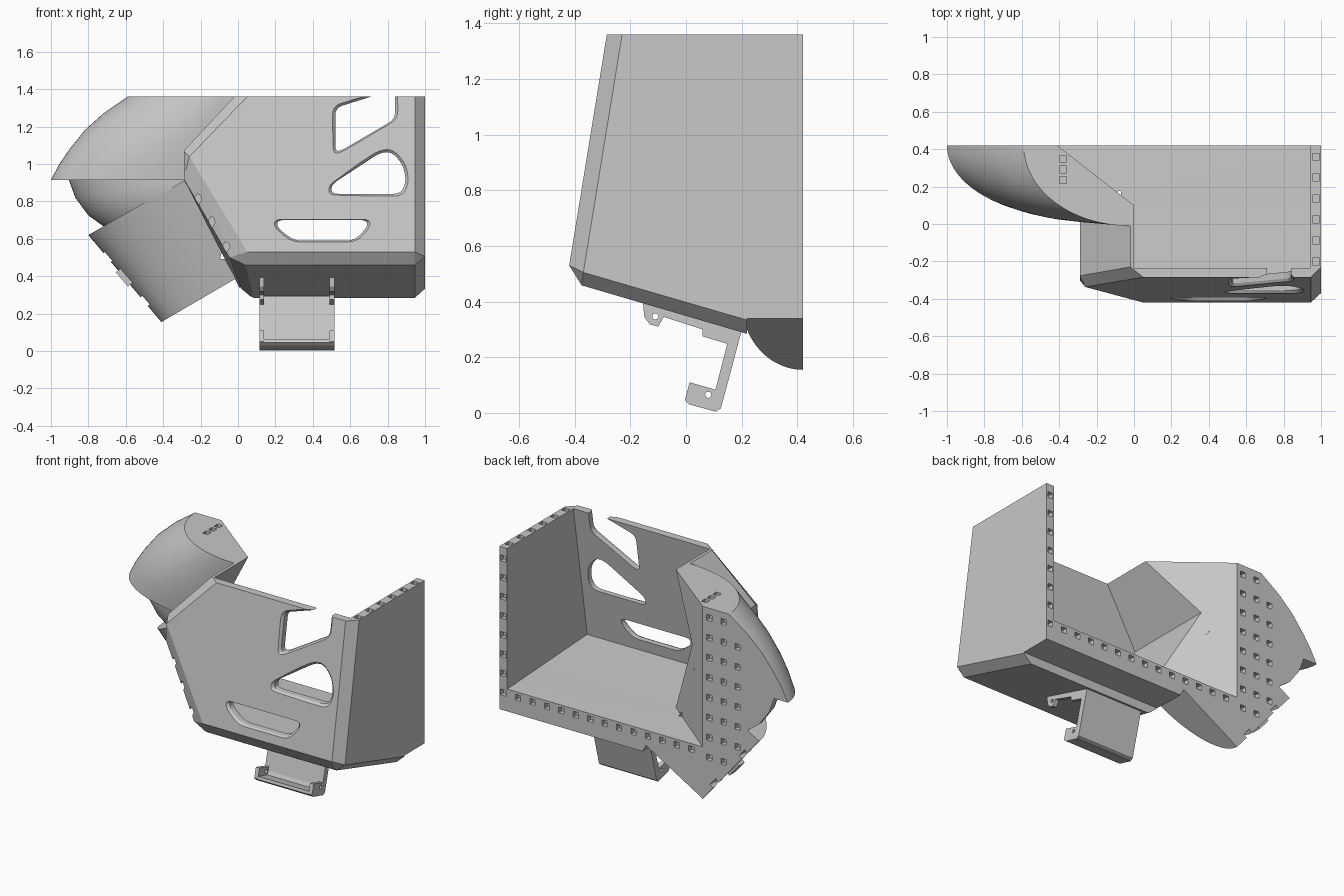
import bpy, bmesh, math
from mathutils import Vector, Matrix

cube = bpy.data.objects.get("Cube")
if cube:
    bpy.data.objects.remove(cube, do_unlink=True)

grey = bpy.data.materials.new("plain grey")
grey.use_nodes = True
GREY = (0.58, 0.58, 0.58, 1)
grey.diffuse_color = GREY
grey.node_tree.nodes["Principled BSDF"].inputs["Base Color"].default_value = GREY

BACK, TOP = 0.42, 1.36


def front_y(z):
    """Leaning plane of the front plate."""
    return -0.42 + (z - 0.53) * 0.163


def under_z(y):
    """Sloping underside."""
    return 0.29 - (y - 0.2) * 0.293


def floor_z(y):
    """Inside floor."""
    return 0.501 - y * 0.051


def finish(name, bm):
    bmesh.ops.recalc_face_normals(bm, faces=bm.faces)
    mesh = bpy.data.meshes.new(name)
    bm.to_mesh(mesh)
    bm.free()
    mesh.materials.append(grey)
    obj = bpy.data.objects.new(name, mesh)
    bpy.context.collection.objects.link(obj)
    return obj


def hull(name, points):
    bm = bmesh.new()
    for p in points:
        bm.verts.new(p)
    bmesh.ops.convex_hull(bm, input=bm.verts)
    bmesh.ops.delete(bm, geom=[v for v in bm.verts if not v.link_faces], context='VERTS')
    bmesh.ops.dissolve_limit(bm, angle_limit=0.01, verts=bm.verts, edges=bm.edges)
    return finish(name, bm)


def side_prism(name, profile, x0, x1):
    """Extrude a (y, z) profile across x."""
    bm = bmesh.new()
    a, b = [[bm.verts.new((x, y, z)) for y, z in profile] for x in (x0, x1)]
    for i in range(len(a)):
        bm.faces.new((a[i - 1], a[i], b[i], b[i - 1]))
    bm.faces.new(a)
    bm.faces.new(b)
    return finish(name, bm)


def boxes(name, items):
    """Each item: centre, size, turn about y."""
    bm = bmesh.new()
    for centre, size, turn in items:
        m = Matrix.Translation(centre) @ Matrix.Rotation(turn, 4, 'Y') @ Matrix.Diagonal((*size, 1))
        bmesh.ops.create_cube(bm, size=1, matrix=m)
    return finish(name, bm)


def boolean(target, tool, operation):
    mod = target.modifiers.new("shape", 'BOOLEAN')
    mod.operation, mod.object, mod.solver = operation, tool, 'EXACT'
    bpy.context.view_layer.objects.active = target
    bpy.ops.object.modifier_apply(modifier=mod.name)
    bpy.data.objects.remove(tool, do_unlink=True)


def quarter(start_x, z0, depth_y, end_x, z1):
    """Quarter ellipse from a front point to the back plane, plus its centre."""
    c = Vector((start_x, BACK, z0))
    a, b = Vector((0, depth_y - BACK, 0)), Vector((end_x - start_x, 0, z1 - z0))
    arc = [c + a * math.cos(t) + b * math.sin(t)
           for t in (i * math.pi / 40 for i in range(21))]
    return arc + [c]


def rounded(poly, cut):
    """Round the corners of a 2D polygon."""
    out = []
    for i, p in enumerate(poly):
        p, q, r = Vector(p), Vector(poly[i - 1]), Vector(poly[(i + 1) % len(poly)])
        a = p + (q - p).normalized() * min(cut, (q - p).length * 0.45)
        b = p + (r - p).normalized() * min(cut, (r - p).length * 0.45)
        for k in range(5):
            t = k / 4
            out.append(a * (1 - t) ** 2 + p * 2 * t * (1 - t) + b * t * t)
    return out


# Chamfered box body with the angled left side
face = [(0.05, 0.53), (-0.26, 1.04), (0.05, TOP), (0.945, TOP), (0.945, 0.53)]
edge = [(-0.046, 0.5), (-0.29, 0.92), (-0.29, 1.07), (-0.02, TOP), (1, TOP), (1, 0.505)]
body_points = [(x, front_y(z), z) for x, z in face]
body_points += [(x, front_y(z) + 0.055, z) for x, z in edge]
body_points += [(x, BACK, z) for x, z in edge[1:5]]
for y in (-0.375, 0.2, BACK):
    z = under_z(y)
    body_points += [(0.1 if y > 0 else 0.04, y, z), (0.945, y, z)]
    if y > 0:
        body_points += [(0.04, y, z + 0.05), (1, y, z + 0.05)]
shell = hull("shell", body_points)
boolean(shell, boxes("rear_step", [((0.5, 0.42, 0.14), (1.4, 0.4, 0.4), 0)]), 'DIFFERENCE')

# Curved side wing: upper flare, middle dome, lower cuff
flare = [(-0.29, 0.915, 0.03, -1), (-0.29, 1.0, 0.022, -0.955), (-0.27, 1.08, 0.015, -0.90),
         (-0.18, 1.18, 0.005, -0.82), (-0.10, 1.27, 0, -0.72), (-0.02, TOP, -0.01, -0.59)]
wing = [p for sx, z, d, ex in flare for p in quarter(sx, z, d, ex, z)]
boolean(shell, hull("flare", wing), 'UNION')
dome = [(-0.91, 0.93), (-0.87, 0.82), (-0.80, 0.725), (-0.71, 0.66)]
dome_points = [p for ex, ez in dome for p in quarter(-0.27, 0.92, 0.07, ex, ez)]
boolean(shell, hull("dome", dome_points), 'UNION')
cuff = quarter(-0.29, 0.915, 0.08, -0.8, 0.62) + quarter(0.01, 0.4, 0.2, -0.41, 0.155)
boolean(shell, hull("cuff", cuff), 'UNION')

# Hollow interior: angled room ending on a slanted wall, then a wedge to the open back
WALL_Y, WALL_X = 0.12, -0.41
slant = (BACK - WALL_Y) / WALL_X
room = []
for x, z in [(0, 0.52), (-0.25, 1.03), (0.03, 1.4), (0.945, 1.4), (0.945, 0.52)]:
    room.append((x, front_y(z) + 0.05, z))
    y = WALL_Y + slant * min(x, 0)
    room.append((x, y, floor_z(y) if z < 0.6 else z))
boolean(shell, hull("front_room", room), 'DIFFERENCE')
plan = [(0, WALL_Y), (0.945, WALL_Y - 0.02), (0, WALL_Y - 0.02),
        (WALL_X, BACK), (WALL_X, 0.5), (0.945, 0.5)]
rear = [(x, y, z) for x, y in plan for z in (floor_z(y), 1.4)]
boolean(shell, hull("rear_room", rear), 'DIFFERENCE')

# Rounded windows with softened rims in the front plate
windows = [
    [(0.21, 0.7), (0.21, 0.66), (0.3, 0.59), (0.62, 0.59), (0.69, 0.66), (0.69, 0.7)],
    [(0.5, 0.84), (0.5, 0.89), (0.76, 1.06), (0.82, 1.065), (0.88, 1.0), (0.9, 0.91), (0.87, 0.84)],
    [(0.52, 1.07), (0.52, 1.3), (0.84, 1.4), (0.84, 1.24), (0.55, 1.07)],
]
for poly in windows:
    outline = rounded(poly, 0.04)
    mid = sum(outline, Vector((0, 0))) / len(outline)
    for rings in (((-0.05, 0), (0.15, 0)), ((-0.01, 0.025), (0.018, -0.003))):
        cutter = []
        for depth, grow in rings:
            ring = [p + (p - mid).normalized() * grow for p in outline]
            cutter += [(p.x, front_y(p.y) + depth, p.y) for p in ring]
        boolean(shell, hull("window", cutter), 'DIFFERENCE')

# Square peg sockets along the joining edges
S = 0.036
sockets = [((0.973, BACK, 0.45 + 0.12 * i), (S, 0.06, S), 0) for i in range(8)]
sockets += [((0.87 - 0.1 * i, BACK, 0.445), (S, 0.06, S), 0) for i in range(13)]
sockets += [((0.973, 0.36 - 0.112 * i, TOP), (S, S, 0.06), 0) for i in range(6)]
sockets += [((-0.38, 0.235 + 0.057 * i, TOP), (S, S, 0.06), 0) for i in range(3)]
for x, top, count in ((-0.455, 1.3, 8), (-0.555, 1.3, 8), (-0.65, 1.17, 6)):
    sockets += [((x, BACK, top - 0.125 * i), (S, 0.06, S), 0) for i in range(count)]
sockets += [((x, front_y(z) + 0.06, z), (S, 0.045, 0.05), 0.55)
            for x, z in ((-0.215, 0.81), (-0.14, 0.69), (-0.065, 0.555))]
slope = math.atan2(0.46, 0.39)
sockets += [((x, 0.41, z), (0.06, 0.09, 0.05), slope) for x, z in ((-0.70, 0.50), (-0.5, 0.266))]
boolean(shell, boxes("sockets", sockets), 'DIFFERENCE')

# Small latch on the cuff rim
boxes("cuff_latch", [((-0.605, 0.38, 0.395), (0.1, 0.06, 0.04), slope)])

# Hanging bracket: back plate, base, end cheeks and upper arms
L, R, T = 0.115, 0.515, 0.025
side_prism("bracket_plate", [(0.2, 0.295), (0.125, 0.015), (0.105, 0.005), (0.075, 0.013),
                             (0.1, 0.06), (0.16, 0.295)], L, R)
side_prism("bracket_base", [(0.11, 0.004), (0.012, 0.03), (-0.003, 0.045), (0.002, 0.062),
                            (0.12, 0.03)], L, R)
cheek = [(0.11, 0.005), (0.012, 0.03), (-0.003, 0.05), (0.013, 0.11), (0.11, 0.082)]
arm = [(-0.155, 0.40), (-0.15, 0.345), (-0.13, 0.318), (-0.1, 0.31), (-0.08, 0.345),
       (0.06, 0.30), (0.06, 0.275), (0.16, 0.245), (0.19, 0.30)]
for side, x in (("right", L), ("left", R - T)):
    for part, profile, hole in (("cheek", cheek, (0.08, 0.065)), ("arm", arm, (-0.11, 0.347))):
        piece = side_prism(f"bracket_{side}_{part}", profile, x, x + T)
        bm = bmesh.new()
        turn = Matrix.Translation((x + T / 2, *hole)) @ Matrix.Rotation(math.pi / 2, 4, 'Y')
        bmesh.ops.create_cone(bm, cap_ends=True, segments=16, radius1=0.011, radius2=0.011,
                              depth=0.1, matrix=turn)
        boolean(piece, finish("pin_hole", bm), 'DIFFERENCE')

# Smooth the curved shell, keep creases sharp
bpy.ops.object.select_all(action='DESELECT')
shell.select_set(True)
bpy.context.view_layer.objects.active = shell
bpy.ops.object.shade_smooth_by_angle(angle=math.radians(20))
